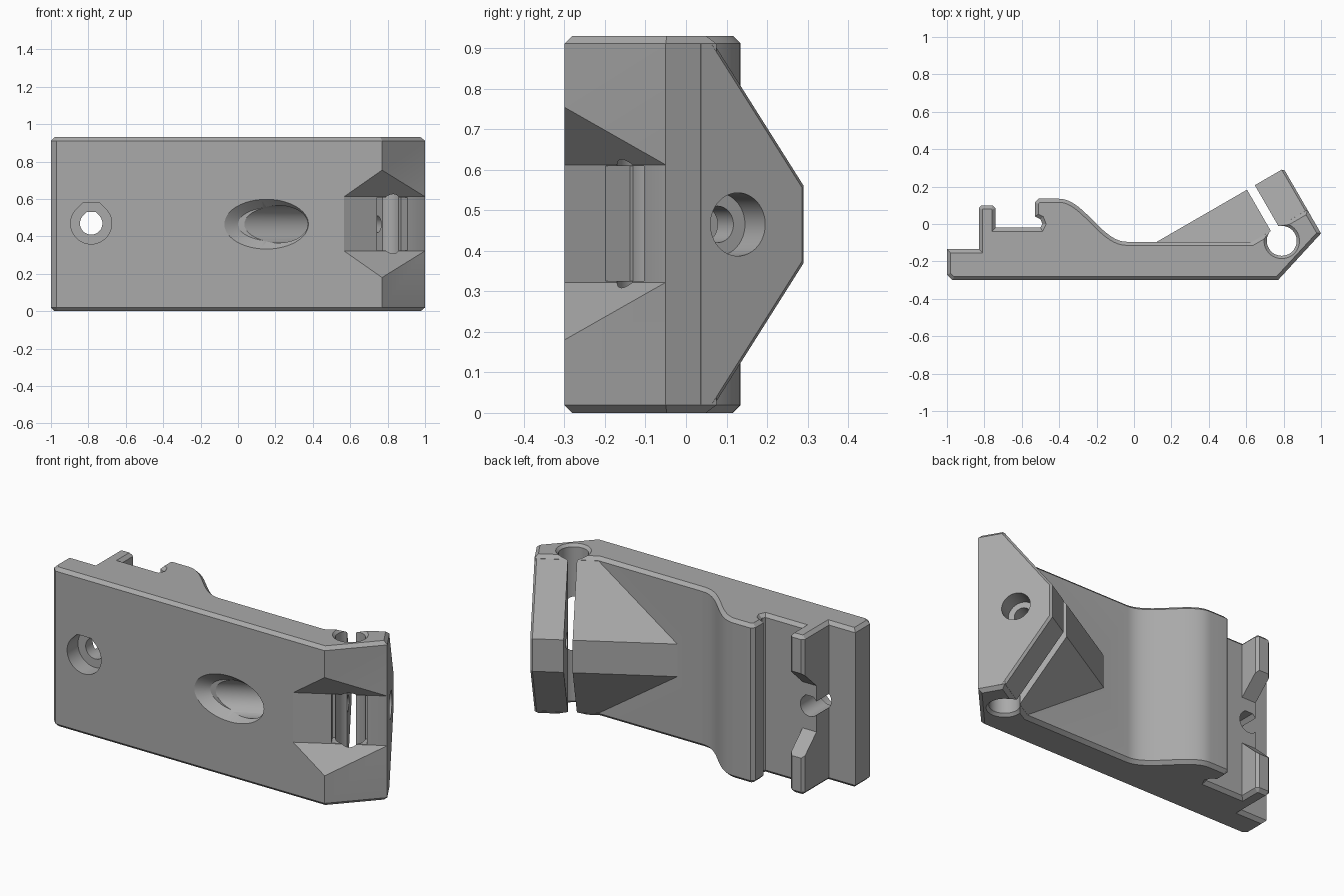
import bpy, bmesh, math
from mathutils import Matrix, Vector

if "Cube" in bpy.data.objects:
    bpy.data.objects.remove(bpy.data.objects["Cube"], do_unlink=True)

H = 0.93
MID = H / 2

grey = bpy.data.materials.new("plain_grey")
grey.use_nodes = True
COLOUR = (0.40, 0.40, 0.40, 1)
grey.diffuse_color = COLOUR
grey.node_tree.nodes["Principled BSDF"].inputs["Base Color"].default_value = COLOUR


def frame(x_axis, y_axis, z_axis, origin=(0, 0, 0)):
    m = Matrix((x_axis, y_axis, z_axis)).transposed().to_4x4()
    m.translation = origin
    return m


# Working frames: upright, seen from the front, along x, and along the tilted clamp
S, C = 0.5, math.sqrt(0.75)
UP = Matrix()
FRONT = frame((1, 0, 0), (0, 0, 1), (0, -1, 0))
SIDE = frame((0, 1, 0), (0, 0, 1), (1, 0, 0))
CLAMP = frame((-S, C, 0), (0, 0, 1), (C, S, 0), (1, -0.05, 0))


def finish(name, bm):
    bmesh.ops.recalc_face_normals(bm, faces=bm.faces)
    mesh = bpy.data.meshes.new(name)
    bm.to_mesh(mesh)
    bm.free()
    mesh.materials.append(grey)
    ob = bpy.data.objects.new(name, mesh)
    bpy.context.collection.objects.link(ob)
    return ob


def loft(rings, m):
    """Closed solid through rings of equal point count: [(points, height), ...]"""
    bm = bmesh.new()
    loops = [[bm.verts.new(m @ Vector((x, y, h))) for x, y in pts] for pts, h in rings]
    bm.faces.new(loops[0])
    bm.faces.new(loops[-1])
    for a, b in zip(loops, loops[1:]):
        for i in range(len(a)):
            j = (i + 1) % len(a)
            bm.faces.new((a[i], a[j], b[j], b[i]))
    bmesh.ops.recalc_face_normals(bm, faces=bm.faces)
    return bm


def prism(pts, lo, hi, m):
    return loft([(pts, lo), (pts, hi)], m)


def ellipse(cx, cy, rx, ry=None, n=48):
    ry = ry or rx
    return [(cx + rx * math.cos(2 * math.pi * i / n), cy + ry * math.sin(2 * math.pi * i / n))
            for i in range(n)]


def flat_topped(cx, cy, r, n=36):
    """Circle whose top runs out along tangents into a flat roof"""
    arc = [math.radians(135 + 270 * i / n) for i in range(n + 1)]
    t = r * math.tan(math.pi / 8)
    return [(cx + r * math.cos(a), cy + r * math.sin(a)) for a in arc] + [
        (cx + t, cy + r), (cx - t, cy + r)]


def rect(x0, y0, x1, y1):
    return [(x0, y0), (x1, y0), (x1, y1), (x0, y1)]


def combine(target, bm, operation):
    tool = finish("tool", bm)
    tool.hide_render = True
    mod = target.modifiers.new("combine", "BOOLEAN")
    mod.operation, mod.solver, mod.object = operation, "EXACT", tool
    bpy.context.view_layer.objects.active = target
    bpy.ops.object.modifier_apply(modifier=mod.name)
    bpy.data.objects.remove(tool, do_unlink=True)


# Main plate with rail channel, hook and rounded hump
hump = [(-0.40 + 0.36 * i / 18, 0.02 + 0.115 * math.cos(math.pi * i / 18)) for i in range(19)]
outline = [(-0.97, -0.30), (-1, -0.27), (-1, -0.135), (-0.83, -0.135), (-0.83, 0.085),
           (-0.815, 0.10), (-0.755, 0.10), (-0.74, 0.085), (-0.74, -0.02), (-0.50, -0.02),
           (-0.49, 0.0), (-0.50, 0.025), (-0.53, 0.04), (-0.53, 0.115), (-0.51, 0.135)]
outline += hump + [(0.632, -0.095), (0.927, 0.075), (1, -0.05), (0.77, -0.30)]
bm = prism(outline, 0, H, UP)
ends = [e for e in bm.edges
        if all(v.co.z < 0.001 for v in e.verts) or all(v.co.z > H - 0.001 for v in e.verts)]
bmesh.ops.bevel(bm, geom=ends, offset=0.019, offset_type="OFFSET", segments=1,
                affect="EDGES", clamp_overlap=True)
bracket = finish("clamp_bracket", bm)

# Tilted clamp block with sloping shoulders, trimmed inside the plate
block = [(0.10, 0.02), (0.145, 0.02), (0.40, 0.37), (0.40, H - 0.37), (0.145, H - 0.02),
         (0.10, H - 0.02)]
bm = prism(block, -0.95, 0, CLAMP)
inverse = CLAMP.inverted()
rim = []
for e in bm.edges:
    ends = [inverse @ v.co for v in e.verts]
    if all(p.z > -0.001 and p.x > 0.14 for p in ends):
        rim.append(e)
bmesh.ops.bevel(bm, geom=rim, offset=0.012, segments=1, affect="EDGES")
cut = bmesh.ops.bisect_plane(bm, geom=bm.verts[:] + bm.edges[:] + bm.faces[:],
                             plane_co=(0, -0.2, 0), plane_no=(0, -1, 0), clear_outer=True)
bmesh.ops.holes_fill(bm, edges=[e for e in bm.edges if e.is_boundary])
combine(bracket, bm, "UNION")

# Rod bore with chamfered mouths, and the slot that opens it
BX, BY, BT = 0.79, -0.09, -0.202
bore = [(0.115, -0.02), (0.08, 0.015), (0.08, H - 0.015), (0.115, H + 0.02)]
cutters = [
    loft([(ellipse(BX, BY, r), z) for r, z in bore], UP),
    prism(rect(0.07, -0.1, 0.6, 1.1), BT - 0.024, BT + 0.024, CLAMP),
    # Front notch across the clamp corner, and its window into the bore
    prism([(0, 0.322), (0, 0.612), (-0.2, 0.892), (-0.2, 0.042)], -0.8, 0.2, CLAMP),
    prism(rect(-0.05, 0.325, 0.07, 0.609), BT - 0.095, BT + 0.095, CLAMP),
    # Clamp screw: head recess, shank and long access bore out of the front
    prism(ellipse(0.2055, MID, 0.078), -0.1, 0.1, CLAMP),
    prism(ellipse(0.2055, MID, 0.045), -0.6, 0.05, CLAMP),
    prism(ellipse(0.2055, MID, 0.1), -1.3, -0.42, CLAMP),
    loft([(ellipse(0.18, MID, 0.18, 0.09), 0.255), (ellipse(0.152, MID, 0.225, 0.133), 0.30),
          (ellipse(0.152, MID, 0.225, 0.133), 0.32)], FRONT),
    # Gap in the hook, then the mounting hole and its recess
    prism([(-0.02, 0.33), (-0.02, 0.60), (0.13, 0.74), (0.13, 0.19)], -0.87, -0.71, SIDE),
    prism(flat_topped(-0.785, MID + 0.004, 0.06), -0.2, 0.4, FRONT),
    prism(flat_topped(-0.785, MID + 0.004, 0.11), 0.20, 0.4, FRONT),
]
for cutter in cutters:
    combine(bracket, cutter, "DIFFERENCE")

# Smooth curved walls, crisp edges
bpy.ops.object.select_all(action="DESELECT")
bracket.select_set(True)
bpy.context.view_layer.objects.active = bracket
bpy.ops.object.shade_smooth_by_angle(angle=math.radians(25))
